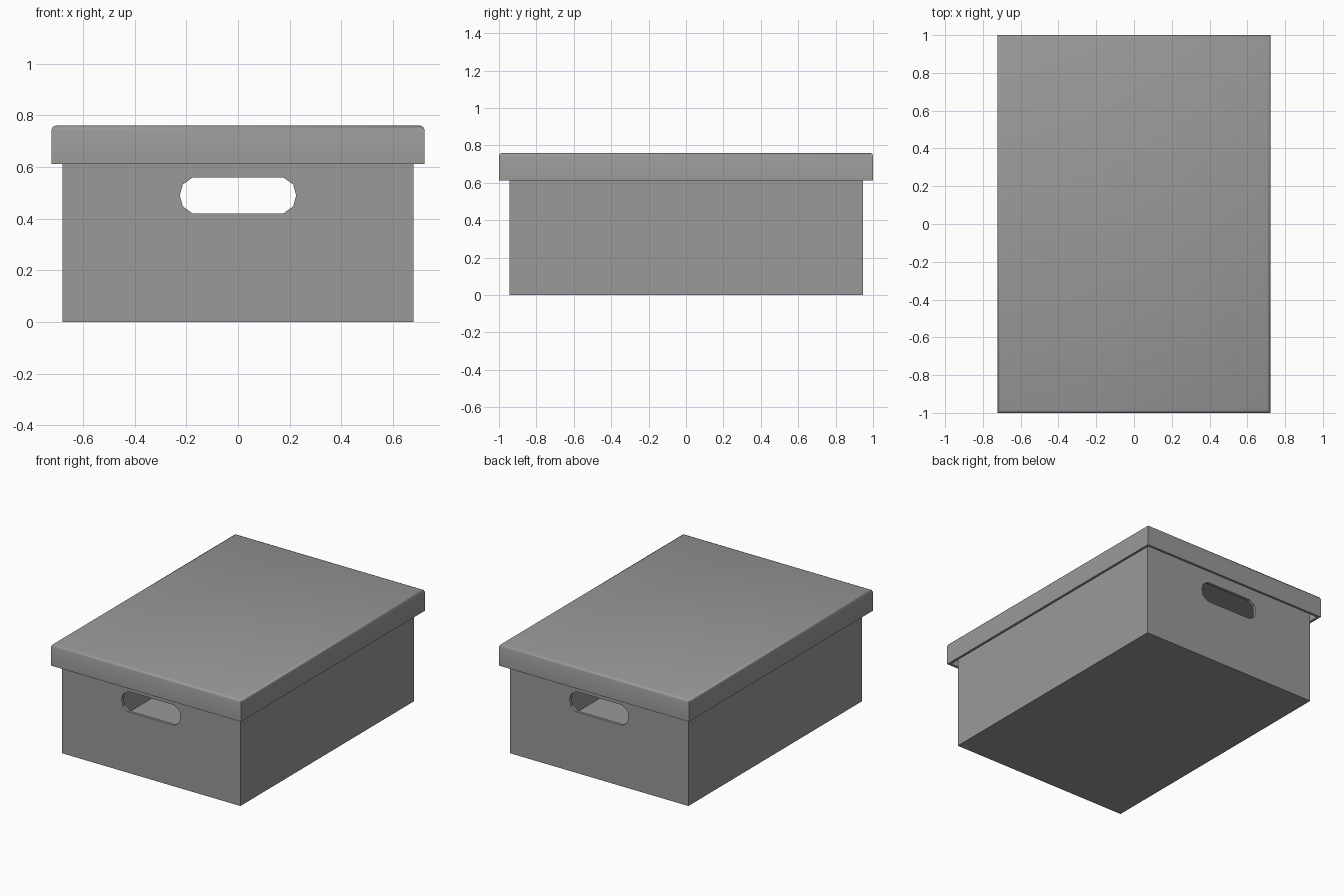
import bpy
import bmesh

cube = bpy.data.objects.get("Cube")
if cube:
    bpy.data.objects.remove(cube, do_unlink=True)

# Single card material
GREY = (0.32, 0.32, 0.32, 1)
card = bpy.data.materials.new("grey card")
card.use_nodes = True
card.diffuse_color = GREY
card.node_tree.nodes["Principled BSDF"].inputs["Base Color"].default_value = GREY


def add_object(name, bm):
    bmesh.ops.recalc_face_normals(bm, faces=bm.faces)
    mesh = bpy.data.meshes.new(name)
    bm.to_mesh(mesh)
    bm.free()
    mesh.materials.append(card)
    obj = bpy.data.objects.new(name, mesh)
    bpy.context.collection.objects.link(obj)
    return obj


def block(bm, half_x, half_y, low, high):
    """Add a closed block centred on the z axis and return its vertices."""
    verts = bmesh.ops.create_cube(bm, size=2)["verts"]
    for v in verts:
        v.co.x *= half_x
        v.co.y *= half_y
        v.co.z = high if v.co.z > 0 else low
    return verts


def tray(name, half_x, half_y, low, high, wall, opens_up, round_top=0):
    """Thin-walled open box, with optionally softened upper edges."""
    bm = bmesh.new()
    block(bm, half_x, half_y, low, high)
    bm.normal_update()
    sign = 1 if opens_up else -1
    mouth = [f for f in bm.faces if f.normal.z * sign > 0.9]
    # Inset the mouth and sink it to leave walls and a floor
    bmesh.ops.inset_region(bm, faces=mouth, thickness=wall, use_even_offset=True)
    sunk = bmesh.ops.extrude_discrete_faces(bm, faces=mouth)["faces"]
    for v in sunk[0].verts:
        v.co.z = low + wall if opens_up else high - wall
    if round_top:
        edges = [e for e in bm.edges if all(v.co.z > high - 0.001 for v in e.verts)]
        bmesh.ops.bevel(bm, geom=edges, offset=round_top, segments=2,
                        profile=0.5, affect='EDGES')
    return add_object(name, bm)


box = tray("box_body", 0.68, 0.945, 0, 0.74, 0.02, True)
lid = tray("lid", 0.722, 1.0, 0.612, 0.76, 0.018, False, round_top=0.016)

# Hand holes cut straight through both end walls
upper = [(0.225, 0), (0.214, 0.042), (0.175, 0.07)]
right = [(x, -z) for x, z in upper[:0:-1]] + upper
outline = right + [(-x, -z) for x, z in right]
bm = bmesh.new()
face = bm.faces.new([bm.verts.new((x, -1.2, 0.49 + z)) for x, z in outline])
swept = bmesh.ops.extrude_face_region(bm, geom=[face])["geom"]
bmesh.ops.translate(bm, vec=(0, 2.4, 0),
                    verts=[g for g in swept if isinstance(g, bmesh.types.BMVert)])
cutter = add_object("hand_hole_cutter", bm)
cutter.hide_render = True

cut = box.modifiers.new("hand holes", 'BOOLEAN')
cut.object = cutter
cut.operation = 'DIFFERENCE'
cut.solver = 'EXACT'
bpy.context.view_layer.objects.active = box
bpy.ops.object.modifier_apply(modifier=cut.name)
bpy.data.objects.remove(cutter, do_unlink=True)

# Smooth the soft lid edge, keeping the corners crisp
bpy.ops.object.select_all(action='DESELECT')
lid.select_set(True)
bpy.context.view_layer.objects.active = lid
bpy.ops.object.shade_smooth_by_angle(angle=0.8)
